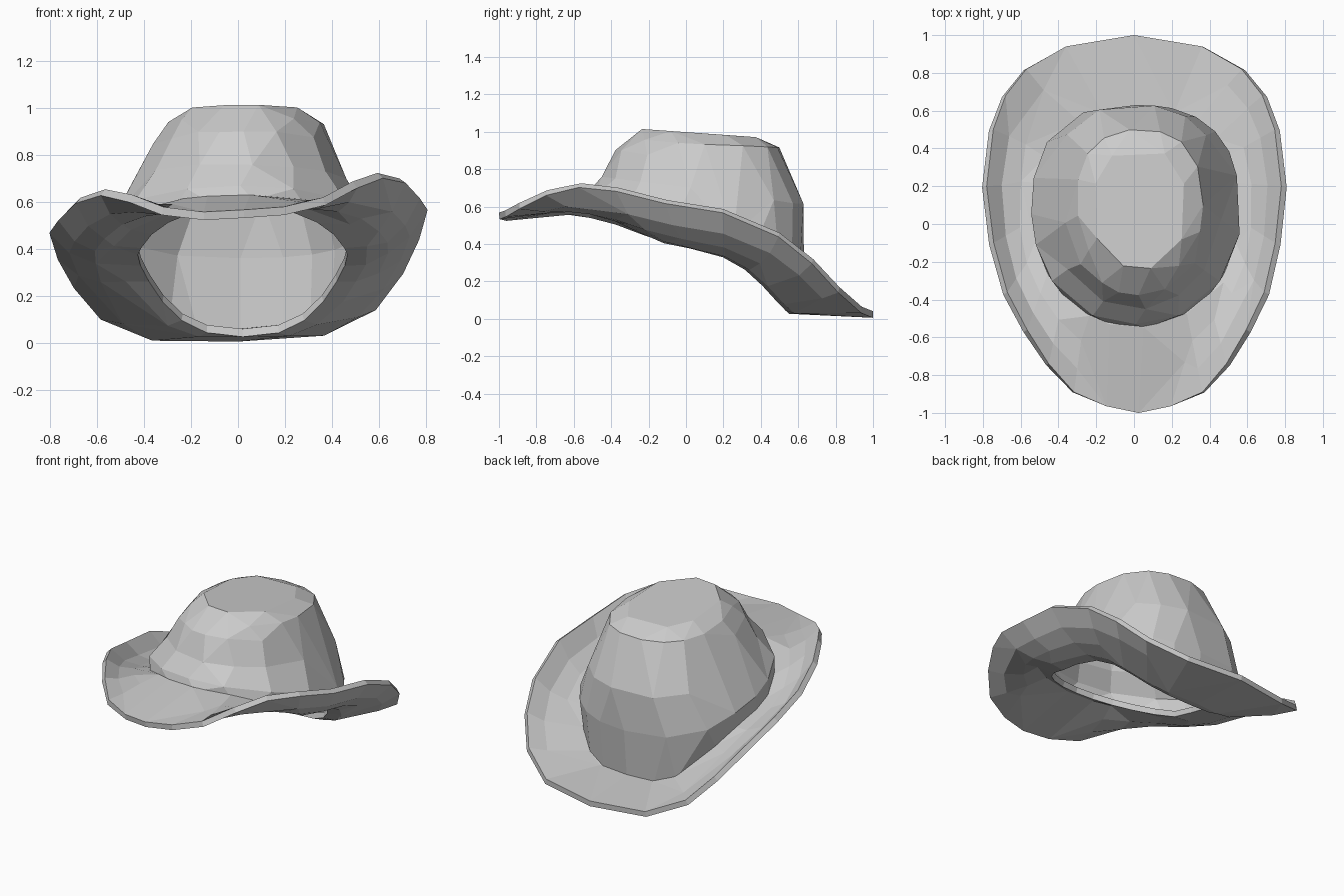
import bpy, bmesh, math

if "Cube" in bpy.data.objects:
    bpy.data.objects.remove(bpy.data.objects["Cube"])

N = 24            # segments around the hat
HALF = N // 2

def interp(table, v):
    """Piecewise linear lookup in [(key, value), ...]."""
    if v <= table[0][0]:
        return table[0][1]
    for (a, za), (b, zb) in zip(table, table[1:]):
        if v <= b:
            return za + (zb - za) * (v - a) / (b - a)
    return table[-1][1]

def oval(y0, y1, rx, zfun, cx=0.01):
    """Oval ring starting at the front, squarer at the back."""
    cy, ry, ring = (y0 + y1) / 2, (y1 - y0) / 2, []
    for i in range(N):
        a = 2 * math.pi * i / N
        s, c = math.sin(a), -math.cos(a)
        e = 0.8 if c > 0 else 1.0
        x = cx + rx * math.copysign(abs(s) ** e, s)
        y = cy + ry * math.copysign(abs(c) ** e, c)
        ring.append((x, y, zfun(y)))
    return ring

def slope(y0, y1, z0, z1):
    return lambda y: z0 + (z1 - z0) * (y - y0) / (y1 - y0)

def loft(name, rings, cap, thickness, ratio):
    """Skin rings from outside in, thin out the facets and give it thickness."""
    bm = bmesh.new()
    vs = [[bm.verts.new(p) for p in r] for r in rings]
    for o, n in zip(vs, vs[1:]):
        for j in range(N):
            k = (j + 1) % N
            bm.faces.new((o[j], o[k], n[k], n[j]))
    if cap:
        bm.faces.new(vs[-1])
    me = bpy.data.meshes.new(name)
    bm.to_mesh(me)
    bm.free()
    ob = bpy.data.objects.new(name, me)
    bpy.context.collection.objects.link(ob)
    dec = ob.modifiers.new("facets", 'DECIMATE')
    dec.ratio = ratio
    sol = ob.modifiers.new("thickness", 'SOLIDIFY')
    sol.thickness = thickness
    sol.offset = -1
    return ob

# Seat of the crown and head opening: heights follow the curved brim
seat_z = [(-0.55, 0.63), (-0.48, 0.615), (-0.1, 0.44), (0.1, 0.40),
          (0.27, 0.35), (0.4, 0.26), (0.58, 0.06)]
seat = oval(-0.55, 0.60, 0.54, lambda y: interp(seat_z, y))
opening = oval(-0.50, 0.56, 0.445, lambda y: interp(seat_z, y + 0.02), 0.02)

# Crown: stacked tilted ovals (y front, y back, half width, z front, z back, x)
crown_rows = [(-0.53, 0.63, 0.555, 0.67, 0.36, 0.01),
              (-0.45, 0.63, 0.455, 0.76, 0.61, 0.01),
              (-0.385, 0.56, 0.39, 0.89, 0.77, 0.02),
              (-0.31, 0.50, 0.33, 0.96, 0.915, 0.03),
              (-0.24, 0.39, 0.245, 1.015, 0.97, 0.03)]
crown_rings = [[(x, y, z - 0.02) for x, y, z in seat]]
crown_rings += [oval(a, b, w, slope(a, b, p, q), c) for a, b, w, p, q, c in crown_rows]
loft("crown", crown_rings, True, 0.025, 0.5)

# Brim edge, right half from front to back; mirrored, tilted and turned a little
edge_half = [(0, -1, 0.565), (0.17, -0.965, 0.57), (0.34, -0.89, 0.60),
             (0.47, -0.74, 0.66), (0.58, -0.56, 0.69), (0.68, -0.36, 0.66),
             (0.745, -0.1, 0.59), (0.78, 0.2, 0.54), (0.745, 0.5, 0.42),
             (0.68, 0.68, 0.29), (0.57, 0.82, 0.15), (0.36, 0.94, 0.055),
             (0, 1, 0.04)]
edge = edge_half + [(-x, y, z) for x, y, z in reversed(edge_half[1:HALF])]
edge = [(x + 0.025 * max(0, -y), y, z + 0.06 * x * max(0, min(1, 1.4 - y)))
        for x, y, z in edge]

# Brim: blend edge to seat, dished so the sides curl upward
def blend(t, sag):
    ring = []
    for i, (e, p) in enumerate(zip(edge, seat)):
        x, y, z = (a + (b - a) * t for a, b in zip(e, p))
        ring.append((x, y, z - sag * math.sin(2 * math.pi * i / N) ** 2))
    return ring

loft("brim", [edge, blend(0.3, 0.045), blend(0.65, 0.035), seat, opening],
     False, 0.035, 0.75)
